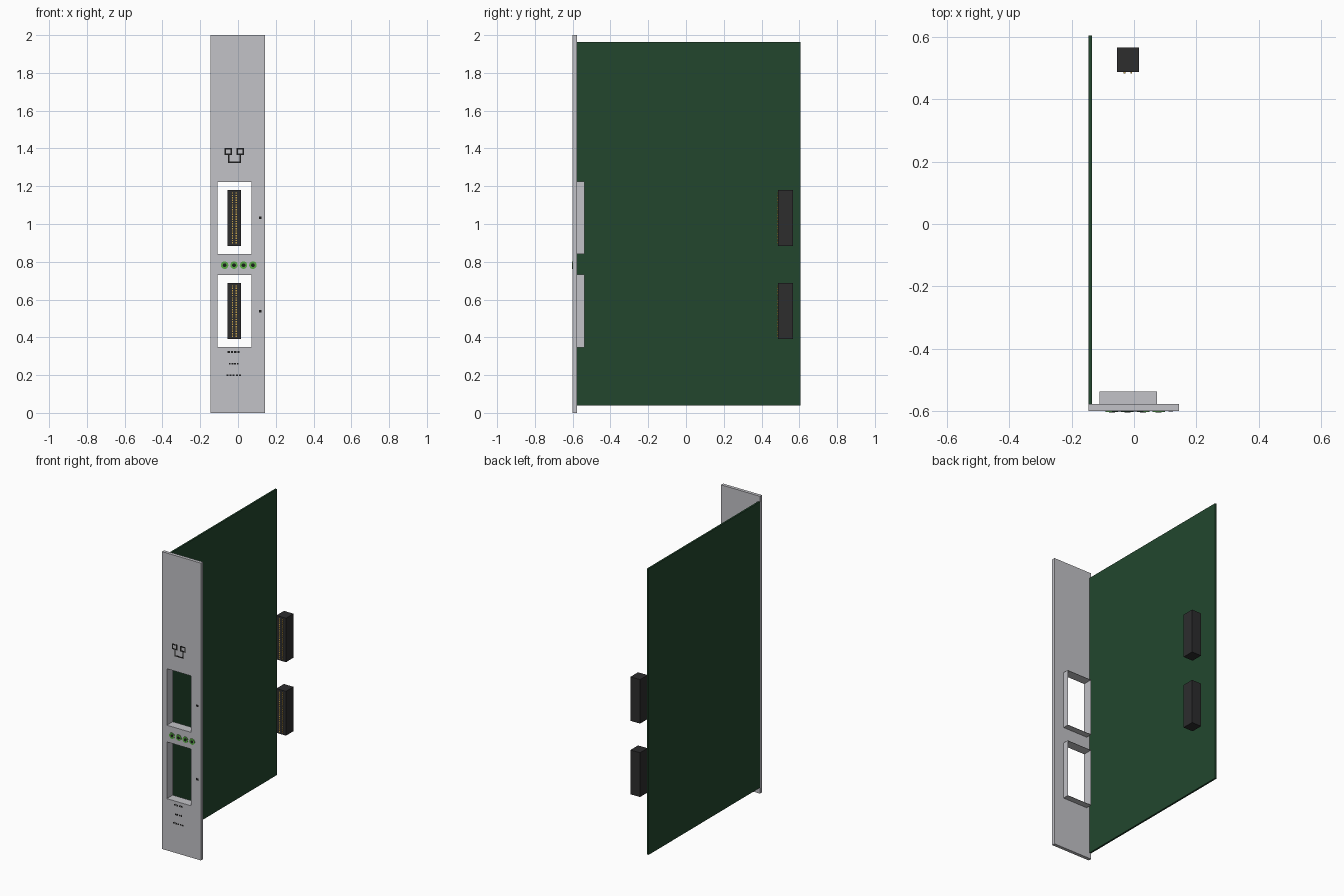
import bpy
import bmesh
from mathutils import Matrix, Vector

if "Cube" in bpy.data.objects:
    bpy.data.objects.remove(bpy.data.objects["Cube"])


def material(name, rgb):
    m = bpy.data.materials.new(name)
    m.use_nodes = True
    m.diffuse_color = (*rgb, 1)
    m.node_tree.nodes["Principled BSDF"].inputs["Base Color"].default_value = (*rgb, 1)
    return m


GREY = material("panel grey", (0.54, 0.54, 0.57))
GREEN = material("board green", (0.016, 0.062, 0.027))
BLACK = material("connector black", (0.026, 0.026, 0.027))
GOLD = material("pin gold", (0.6, 0.38, 0.07))
LIGHT = material("indicator green", (0.1, 0.42, 0.06))
INK = material("ink black", (0.012, 0.012, 0.012))


def boxes(name, mat, spans):
    """One object made of boxes, each given as (x0, x1, y0, y1, z0, z1)."""
    bm = bmesh.new()
    for x0, x1, y0, y1, z0, z1 in spans:
        mid = Vector((x0 + x1, y0 + y1, z0 + z1)) / 2
        size = Matrix.Diagonal((x1 - x0, y1 - y0, z1 - z0, 1))
        bmesh.ops.create_cube(bm, size=1, matrix=Matrix.Translation(mid) @ size)
    mesh = bpy.data.meshes.new(name)
    bm.to_mesh(mesh)
    bm.free()
    mesh.materials.append(mat)
    ob = bpy.data.objects.new(name, mesh)
    bpy.context.collection.objects.link(ob)
    return ob


def disc(name, mat, x, z, radius, y0, y1):
    """A short cylinder lying along y."""
    bpy.ops.mesh.primitive_cylinder_add(vertices=20, radius=radius, depth=y1 - y0,
                                        location=(x, (y0 + y1) / 2, z),
                                        rotation=(1.5708, 0, 0))
    ob = bpy.context.object
    ob.name = name
    ob.data.materials.append(mat)
    bpy.ops.object.shade_smooth_by_angle()
    return ob


FACE, BACK = -0.6, -0.578          # front and rear of the panel
WIN_L, WIN_R = -0.109, 0.071       # window sides
WINDOWS = {"upper": (0.842, 1.222), "lower": (0.348, 0.73)}

# Front panel with two window openings
panel = boxes("front_panel", GREY, [(-0.146, 0.144, FACE, BACK, 0, 2)])
cutter = boxes("window_cutter", GREY,
               [(WIN_L, WIN_R, FACE - 0.1, BACK + 0.1, a, b) for a, b in WINDOWS.values()])
cutter.hide_render = True
mod = panel.modifiers.new("windows", 'BOOLEAN')
mod.operation = 'DIFFERENCE'
mod.solver = 'EXACT'
mod.object = cutter
bpy.context.view_layer.objects.active = panel
bpy.ops.object.modifier_apply(modifier=mod.name)
bpy.data.objects.remove(cutter)

# Circuit board
boxes("circuit_board", GREEN, [(-0.146, -0.134, BACK, 0.605, 0.04, 1.964)])

# Thin sleeves behind the windows, and the rear connectors with their pins
T, DEEP = 0.002, -0.537
for label, (a, b) in WINDOWS.items():
    boxes(label + "_window_sleeve", GREY, [
        (WIN_L - T, WIN_L, BACK, DEEP, a - T, b + T),
        (WIN_R, WIN_R + T, BACK, DEEP, a - T, b + T),
        (WIN_L, WIN_R, BACK, DEEP, a - T, a),
        (WIN_L, WIN_R, BACK, DEEP, b, b + T)])
    low, high = a + 0.042, b - 0.042
    boxes(label + "_connector", BLACK, [(-0.055, 0.016, 0.487, 0.567, low, high)])
    rows = 22
    step = (high - low - 0.02) / rows
    pins = []
    for x in (-0.03, -0.009):
        for i in range(rows):
            z = low + 0.01 + (i + 0.5) * step
            pins.append((x - 0.003, x + 0.003, 0.483, 0.488, z - 0.0035, z + 0.0035))
    boxes(label + "_pins", GOLD, pins)

# Row of indicator lights
for i in range(4):
    x = -0.071 + 0.05 * i
    disc(f"indicator_ring_{i + 1}", LIGHT, x, 0.782, 0.02, FACE - 0.003, FACE + 0.001)
    disc(f"indicator_centre_{i + 1}", INK, x, 0.782, 0.01, FACE - 0.004, FACE)

# Pictogram: two small square outlines joined by a U-shaped line
W = 0.008


def bar(x0, x1, z0, z1):
    return (x0, x1, FACE - 0.001, FACE + 0.001, z0, z1)


lines = [bar(-0.052, 0.015, 1.322, 1.322 + W)]
for x0, stem in ((-0.071, -0.052), (-0.009, 0.007)):
    x1, z0, z1 = x0 + 0.04, 1.366, 1.403
    lines += [bar(x0, x1, z0, z0 + W), bar(x0, x1, z1 - W, z1),
              bar(x0, x0 + W, z0, z1), bar(x1 - W, x1, z0, z1),
              bar(stem, stem + W, 1.322, z0)]
boxes("port_pictogram", INK, lines)

# Plain printed marks beside and below the windows
marks = [bar(0.11, 0.125, z - 0.007, z + 0.007) for z in (1.034, 0.538)]
for z, half, count in ((0.322, 0.035, 4), (0.26, 0.028, 4), (0.199, 0.042, 5)):
    pitch = 2 * half / count
    for i in range(count):
        x = -0.02 - half + i * pitch
        marks.append(bar(x, x + pitch * 0.65, z - 0.005, z + 0.005))
boxes("printed_marks", INK, marks)
